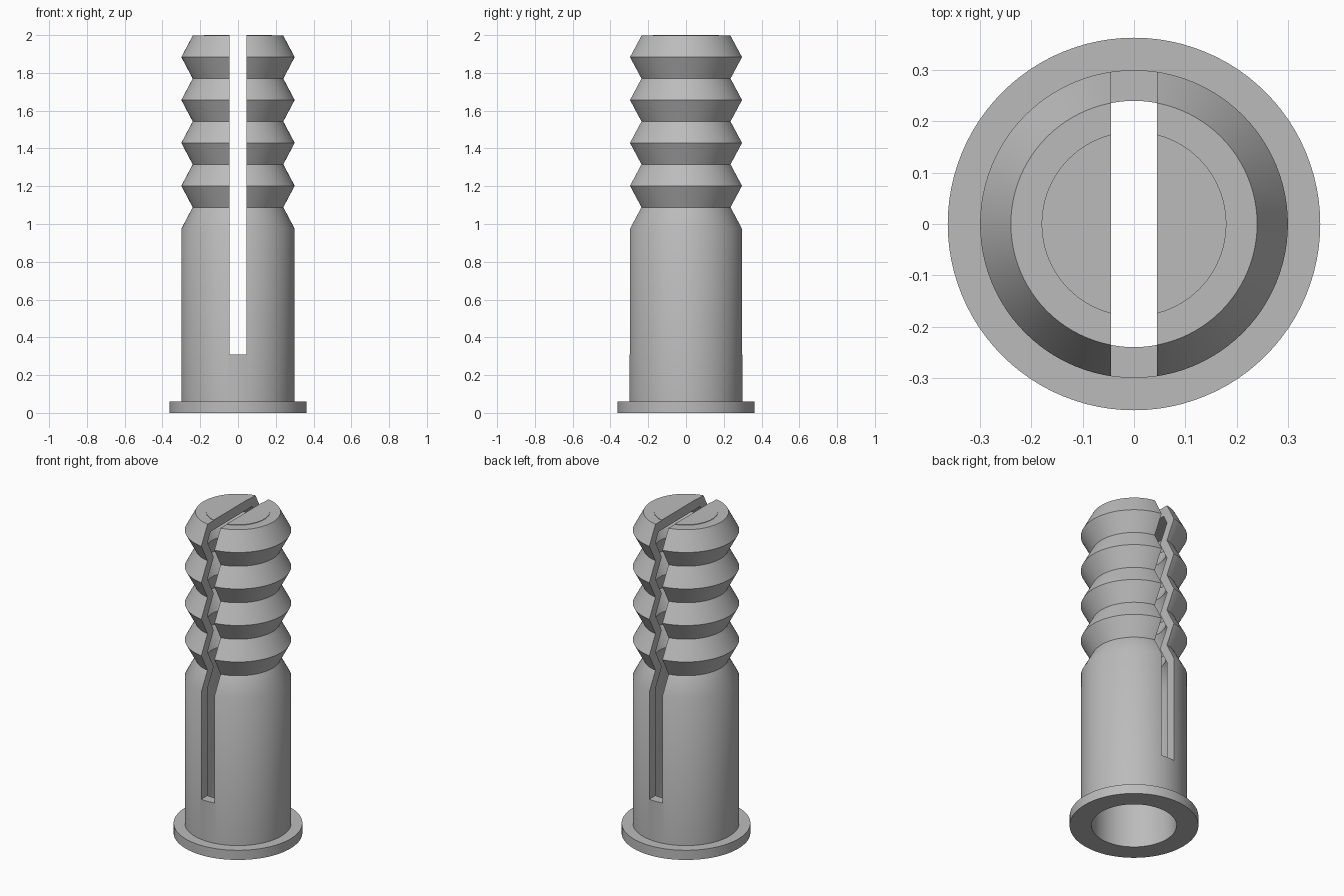
import bpy
import bmesh
import math

cube = bpy.data.objects.get("Cube")
if cube:
    bpy.data.objects.remove(cube, do_unlink=True)

SEGMENTS = 96
WALL = 0.06       # thickness of the sleeve and end cap
OUTER, NECK, FLANGE = 0.30, 0.24, 0.363
SHOULDER = 0.975  # where the ribbed half begins
TOP = 1.997
RIBS = 4
SLOT_WIDTH, SLOT_BOTTOM = 0.09, 0.31

# One flat colour
grey = bpy.data.materials.new("light grey plastic")
grey.use_nodes = True
colour = (0.5, 0.5, 0.5, 1)
grey.diffuse_color = colour
grey.node_tree.nodes["Principled BSDF"].inputs["Base Color"].default_value = colour

# Zigzag of ribs: alternating necks and crests from the shoulder to the tip
steps = 2 * RIBS + 1
pitch = (TOP - SHOULDER) / steps
ribs = [(OUTER if i % 2 == 0 else NECK, SHOULDER + i * pitch) for i in range(steps + 1)]

# Closed cross-section: flange, sleeve, ribs, raised cap disc, then the hollow inside
outside = [(OUTER - WALL, 0), (FLANGE, 0), (FLANGE, WALL), (OUTER, WALL)] + ribs
cap_radius = NECK - WALL
cap = [(cap_radius, TOP), (cap_radius, 2), (0, 2), (0, 2 - WALL), (cap_radius + WALL / 2, 2 - WALL)]
inside = [(r - WALL, z) for r, z in reversed(ribs[:-1])]
profile = outside + cap + inside


def lathe(name, points):
    bm = bmesh.new()
    verts = [bm.verts.new((r, 0, z)) for r, z in points]
    edges = [bm.edges.new((a, b)) for a, b in zip(verts, verts[1:] + verts[:1])]
    bmesh.ops.spin(bm, geom=verts + edges, cent=(0, 0, 0), axis=(0, 0, 1),
                   angle=2 * math.pi, steps=SEGMENTS, use_duplicate=False)
    bmesh.ops.remove_doubles(bm, verts=bm.verts, dist=0.0001)
    bmesh.ops.dissolve_degenerate(bm, edges=bm.edges, dist=0.0001)
    # Remove the leftover axis edge inside the cap
    loose = [e for e in bm.edges if not e.link_faces]
    bmesh.ops.delete(bm, geom=loose, context="EDGES")
    bmesh.ops.recalc_face_normals(bm, faces=bm.faces)
    mesh = bpy.data.meshes.new(name)
    bm.to_mesh(mesh)
    bm.free()
    mesh.materials.append(grey)
    obj = bpy.data.objects.new(name, mesh)
    bpy.context.collection.objects.link(obj)
    return obj


plug = lathe("ribbed_wall_plug", profile)

# Slot cut front to back through the tip
slot_height = 2.2 - SLOT_BOTTOM
bpy.ops.mesh.primitive_cube_add(size=1, location=(0, 0, SLOT_BOTTOM + slot_height / 2))
cutter = bpy.context.object
cutter.name = "slot_cutter"
cutter.scale = (SLOT_WIDTH, 1, slot_height)
cutter.hide_render = True
cutter.data.materials.append(grey)

bpy.ops.object.select_all(action="DESELECT")
bpy.context.view_layer.objects.active = plug
plug.select_set(True)
cut = plug.modifiers.new("slot", "BOOLEAN")
cut.operation = "DIFFERENCE"
cut.solver = "EXACT"
cut.object = cutter
bpy.ops.object.modifier_apply(modifier=cut.name)
bpy.data.objects.remove(cutter, do_unlink=True)

bpy.ops.object.shade_smooth_by_angle(angle=math.radians(30))
